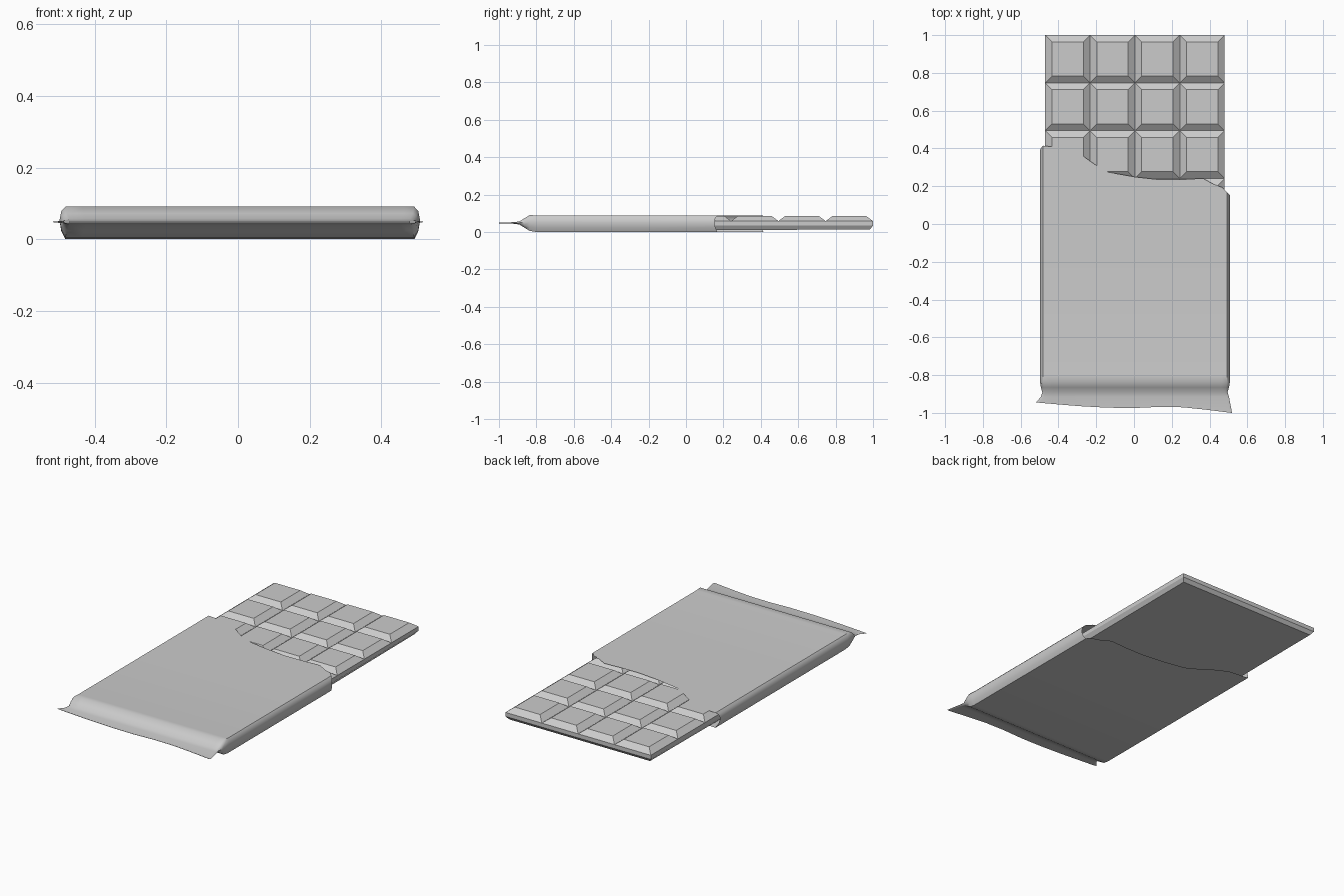
import bpy, bmesh, math

if "Cube" in bpy.data.objects:
    bpy.data.objects.remove(bpy.data.objects["Cube"])

CX = 0.005          # the bar and wrapper sit a touch right of centre


def finish(name, bm, merge=1e-5):
    bmesh.ops.remove_doubles(bm, verts=bm.verts, dist=merge)
    bmesh.ops.recalc_face_normals(bm, faces=bm.faces)
    me = bpy.data.meshes.new(name)
    bm.to_mesh(me)
    bm.free()
    ob = bpy.data.objects.new(name, me)
    bpy.context.collection.objects.link(ob)
    return ob


def lerp_table(table, x):
    if x <= table[0][0]:
        return table[0][1]
    for (x0, y0), (x1, y1) in zip(table, table[1:]):
        if x <= x1:
            return y0 + (y1 - y0) * (x - x0) / (x1 - x0)
    return table[-1][1]


# Chocolate bar: grid of bevelled pieces on a chamfered slab
COLS, ROWS = 4, 7
W, PITCH_Y, BEV = 0.95, 0.253, 0.036
PX = W / COLS
Y1 = 1.0
Y0 = Y1 - ROWS * PITCH_Y
X0 = CX - W / 2
bm = bmesh.new()


def ring(x0, x1, y0, y1, z):
    return [bm.verts.new((x, y, z)) for x, y in ((x0, y0), (x1, y0), (x1, y1), (x0, y1))]


def bridge(a, b):
    n = len(a)
    for i in range(n):
        bm.faces.new((a[i], a[(i + 1) % n], b[(i + 1) % n], b[i]))


for c in range(COLS):
    for r in range(ROWS):
        xa, ya = X0 + c * PX, Y0 + r * PITCH_Y
        low = ring(xa, xa + PX, ya, ya + PITCH_Y, 0.058)
        top = ring(xa + BEV, xa + PX - BEV, ya + BEV, ya + PITCH_Y - BEV, 0.085)
        bridge(low, top)
        bm.faces.new(top)
a = ring(X0, X0 + W, Y0, Y1, 0.058)
b = ring(X0, X0 + W, Y0, Y1, 0.034)
c = ring(X0 + 0.016, X0 + W - 0.016, Y0 + 0.016, Y1 - 0.016, 0.004)
for v in c[2:]:
    v.co.z = 0.014          # underside rises slightly at the open end
bridge(a, b)
bridge(b, c)
bm.faces.new(c)
finish("chocolate_bar", bm)

# Wrapper: tube lofted from the torn edge to the crimped flap
tear = [(-0.50, 0.385), (-0.487, 0.415), (-0.44, 0.41), (-0.36, 0.405), (-0.27, 0.36),
        (-0.20, 0.31), (-0.14, 0.275), (0.0, 0.25), (0.13, 0.235), (0.25, 0.235),
        (0.36, 0.245), (0.42, 0.21), (0.46, 0.20), (0.485, 0.175), (0.51, 0.15)]
flap_end = [(-0.5, -0.945), (-0.3, -0.963), (-0.06, -0.977), (0.2, -0.965),
            (0.36, -0.982), (0.5, -1.0)]

top_x = [-0.487, -0.44, -0.36, -0.27, -0.20, -0.14, 0.0, 0.13, 0.25, 0.36, 0.42, 0.46, 0.487]
side = [(0.498, 0.076), (0.503, 0.05), (0.498, 0.022)]
profile = [(x, 0.088) for x in top_x] + side
profile += [(x, 0.0) for x in reversed(top_x)] + [(-x, z) for x, z in reversed(side)]

# (y or None for the torn / flap edge, x scale, thickness scale)
stations = [(None, 1.0, 1.0), (-0.2, 1.0, 1.0), (-0.80, 1.0, 1.0), (-0.835, 1.0, 0.97),
            (-0.865, 0.99, 0.55), (-0.89, 0.975, 0.2), (-0.915, 0.99, 0.1), (None, 1.032, 0.04)]
bm = bmesh.new()
rings = []
for i, (y, sx, sz) in enumerate(stations):
    loop = []
    for x, z in profile:
        yy = y
        if i == 0:
            yy = lerp_table(tear, x + CX)
        elif y is None:
            yy = lerp_table(flap_end, x)
        off = 0.0 if i == len(stations) - 1 else CX
        zc = 0.048
        zz = z if sz == 1.0 else zc + (z - 0.044) * sz
        loop.append(bm.verts.new((x * sx + off, yy, zz)))
    rings.append(loop)
for p, q in zip(rings, rings[1:]):
    bridge(p, q)
wrapper = finish("wrapper", bm)

# Smooth the foil, keeping its creases sharp
bpy.context.view_layer.objects.active = wrapper
wrapper.select_set(True)
bpy.ops.object.shade_smooth_by_angle(angle=math.radians(40))
